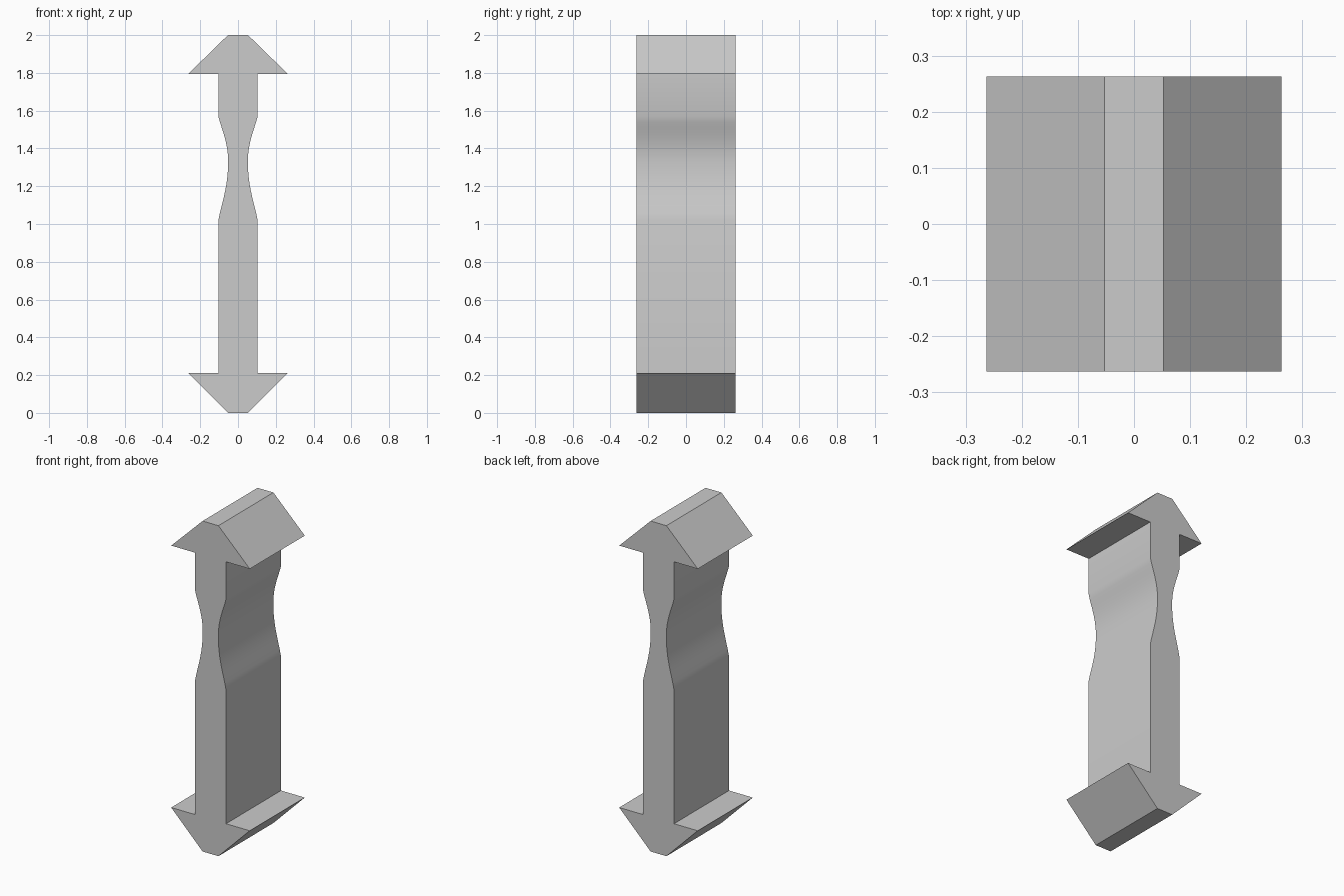
import bpy
import bmesh
from math import radians

cube = bpy.data.objects.get("Cube")
if cube:
    bpy.data.objects.remove(cube, do_unlink=True)

HALF_DEPTH = 0.263
HEAD, TIP, STEM, WAIST = 0.263, 0.053, 0.104, 0.052
WAIST_LOW, WAIST_MID, WAIST_HIGH = 1.02, 1.33, 1.57

grey = bpy.data.materials.new("plain grey")
grey.use_nodes = True
colour = (0.6, 0.6, 0.6, 1)
grey.diffuse_color = colour
grey.node_tree.nodes["Principled BSDF"].inputs["Base Color"].default_value = colour


def waist_curve(steps=8):
    """Hollow side of the stem, with a soft shoulder at each end."""
    points = []
    for start, end in ((WAIST_LOW, WAIST_MID), (WAIST_MID, WAIST_HIGH)):
        for i in range(steps):
            t = i / steps
            d = 1 - t if start == WAIST_LOW else t
            # parabola in the hollow, eased near the shoulder
            x = WAIST + (STEM - WAIST) * (1.25 * d**2 - 0.25 * d**6)
            points.append((x, start + (end - start) * t))
    return points + [(STEM, WAIST_HIGH)]


# Right half of the outline, from bottom to top
side = [(TIP, 0), (HEAD, 0.21), (STEM, 0.21)]
side += waist_curve()
side += [(STEM, 1.795), (HEAD, 1.795), (TIP, 2)]
outline = side + [(-x, z) for x, z in reversed(side)]

# Extrude the outline from front to back
bm = bmesh.new()
front = bm.faces.new([bm.verts.new((x, -HALF_DEPTH, z)) for x, z in outline])
extruded = bmesh.ops.extrude_face_region(bm, geom=[front], use_keep_orig=True)
back = [v for v in extruded["geom"] if isinstance(v, bmesh.types.BMVert)]
bmesh.ops.translate(bm, verts=back, vec=(0, 2 * HALF_DEPTH, 0))
bmesh.ops.recalc_face_normals(bm, faces=bm.faces)
mesh = bpy.data.meshes.new("double_headed_connector")
bm.to_mesh(mesh)
bm.free()
mesh.materials.append(grey)

connector = bpy.data.objects.new("double_headed_connector", mesh)
bpy.context.collection.objects.link(connector)
bpy.context.view_layer.objects.active = connector
connector.select_set(True)
bpy.ops.object.shade_smooth_by_angle(angle=radians(30))
